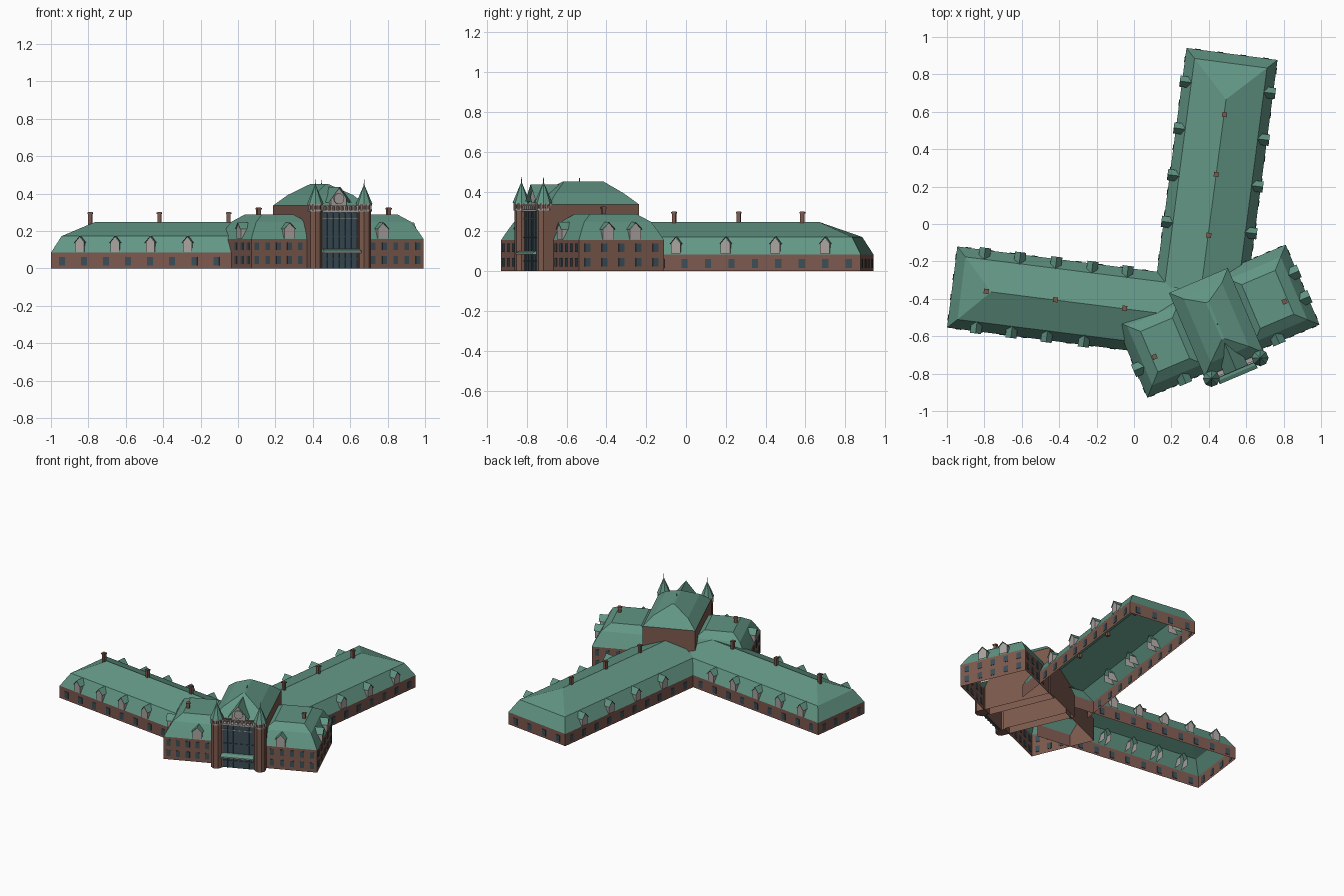
import bpy, bmesh, math
from mathutils import Matrix, Vector

if "Cube" in bpy.data.objects:
    bpy.data.objects.remove(bpy.data.objects["Cube"])

def mat(name, c):
    m = bpy.data.materials.new(name)
    m.diffuse_color = (*c, 1)
    m.use_nodes = True
    m.node_tree.nodes["Principled BSDF"].inputs["Base Color"].default_value = m.diffuse_color
    return m

MATS = [mat("brick", (0.20, 0.10, 0.075)), mat("copper_roof", (0.12, 0.30, 0.23)),
        mat("pale_stone", (0.40, 0.37, 0.35)), mat("dark_glass", (0.045, 0.075, 0.095))]
BRICK, ROOF, STONE, GLASS = range(4)

def frame(x, y, deg):
    return Matrix.Translation((x, y, 0)) @ Matrix.Rotation(math.radians(deg), 4, 'Z')

MAIN = frame(0.527, -0.735, 23)      # x along the facade, y towards the back
LEFT = frame(-0.972, -0.337, -7.2)   # wings: x runs from the far end to the hall
BACK = frame(0.524, 0.909, -97.5)

def finish(name, bm, M=Matrix()):
    bmesh.ops.remove_doubles(bm, verts=bm.verts, dist=1e-5)
    bm.transform(M)
    me = bpy.data.meshes.new(name)
    bm.to_mesh(me)
    bm.free()
    for m in MATS:
        me.materials.append(m)
    ob = bpy.data.objects.new(name, me)
    bpy.context.collection.objects.link(ob)
    return ob

def loft(name, M, rings, mats, closed=True, cap=None):
    """Skin rings of (points, z); open underneath, optional top cap."""
    bm = bmesh.new()
    vs = [[bm.verts.new((p[0], p[1], z)) for p in pts] for pts, z in rings]
    n = len(vs[0])
    for k in range(len(vs) - 1):
        for i in range(n if closed else n - 1):
            j = (i + 1) % n
            f = bm.faces.new((vs[k][i], vs[k][j], vs[k + 1][j], vs[k + 1][i]))
            f.material_index = mats[k]
    if cap is not None:
        bm.faces.new(vs[-1]).material_index = cap
    return finish(name, bm, M)

def box(bm, c, s, mi, M=Matrix()):
    r = bmesh.ops.create_cube(bm, size=1, matrix=M @ Matrix.Translation(c) @ Matrix.Diagonal((*s, 1)))
    for f in {f for v in r['verts'] for f in v.link_faces}:
        f.material_index = mi

def cone(bm, x, y, z0, z1, r0, r1, mi, n=8):
    T = Matrix.Translation((x, y, (z0 + z1) / 2)) @ Matrix.Rotation(math.pi / n, 4, 'Z')
    r = bmesh.ops.create_cone(bm, cap_ends=True, segments=n, radius1=r0, radius2=r1, depth=z1 - z0, matrix=T)
    for f in {f for v in r['verts'] for f in v.link_faces}:
        f.material_index = mi

def rect(x0, x1, y0, y1, i=0):
    return [(x0 + i, y0 + i), (x1 - i, y0 + i), (x1 - i, y1 - i), (x0 + i, y1 - i)]

def gable(bm, M, w, z0, zs, z1, front, back, over):
    """Stone pentagon body with an overhanging peaked roof, facing -y."""
    h = w / 2
    prof = [(-h, z0), (h, z0), (h, zs), (0, z1), (-h, zs)]
    a = [bm.verts.new(M @ Vector((x, front, z))) for x, z in prof]
    b = [bm.verts.new(M @ Vector((x, back, z))) for x, z in prof]
    bm.faces.new(a).material_index = STONE
    for i, j in ((1, 2), (4, 0)):
        bm.faces.new((a[i], b[i], b[j], a[j])).material_index = STONE
    s = (z1 - zs) / h
    up = 0.004
    for sg in (-1, 1):
        q = [(0, z1 + up), (sg * (h + over), zs - s * over + up)]
        pts = [(*q[0], front - over), (*q[1], front - over), (*q[1], back), (*q[0], back)]
        f = bm.faces.new([bm.verts.new(M @ Vector((x, y, z))) for x, z, y in pts])
        f.material_index = ROOF

def window_row(bm, M, p, q, n, zc, w, h):
    p, q = Vector(p), Vector(q)
    a = math.atan2(q.y - p.y, q.x - p.x)
    for i in range(n):
        c = p.lerp(q, (i + 0.5) / n)
        box(bm, (0, 0, zc), (w, 0.006, h), GLASS, M @ Matrix.Translation((c.x, c.y, 0)) @ Matrix.Rotation(a, 4, 'Z'))

# Long wings: brick wall, mansard, shallow hipped top
def wing(name, M, L, w, ridge):
    h, i = w / 2, 0.05
    wall = [(L, h), (0, h), (0, -h), (L, -h)]
    ring = [(L, h - i), (i, h - i), (i, i - h), (L, i - h)]
    top = [(L, 0), (ridge, 0), (ridge, 0), (L, 0)]
    loft(name, M, [(wall, 0), (wall, 0.085), (ring, 0.172), (top, 0.248)], [BRICK, ROOF, ROOF], closed=False)

wing("left_wing", LEFT, 1.22, 0.437, 0.21)
wing("back_wing", BACK, 1.28, 0.491, 0.245)

# Corner pavilions with bell-shaped mansards and flat tops
def pavilion(name, r):
    loft(name, MAIN, [(rect(*r), 0), (rect(*r), 0.157), (rect(*r, 0.025), 0.205), (rect(*r, 0.05), 0.248),
                      (rect(*r, 0.105), 0.287)], [BRICK, ROOF, ROOF, ROOF], cap=ROOF)

pavilion("left_pavilion", (-0.495, -0.10, 0, 0.445))
pavilion("right_pavilion", (0.10, 0.505, 0, 0.464))

# Tall central hall
H = (-0.17, 0.172, -0.02, 0.47)
loft("central_hall", MAIN, [(rect(*H), 0), (rect(*H), 0.335), (rect(*H, 0.06), 0.392),
                            (rect(-0.008, 0.008, 0.13, 0.345), 0.45)], [BRICK, ROOF, ROOF], cap=ROOF)

# Dormers
bm = bmesh.new()
def dormer(M, x, y, deg, w, z0):
    gable(bm, M @ frame(x, y, deg), w, z0, z0 + 0.052, z0 + 0.082, -0.006, 0.075, 0.006)

for x in (0.155, 0.345, 0.535, 0.735):
    dormer(LEFT, x, -0.2185, 0, 0.048, 0.088)
for x in (0.15, 0.34, 0.535, 0.73, 0.92):
    dormer(LEFT, x, 0.2185, 180, 0.048, 0.088)
for x in (0.18, 0.432, 0.684, 0.936):
    dormer(BACK, x, -0.2455, 0, 0.048, 0.088)
    dormer(BACK, x, 0.2455, 180, 0.048, 0.088)
for x, y, d in ((-0.275, 0, 0), (0.268, 0, 0), (-0.495, 0.16, -90), (0.505, 0.16, 90), (0.505, 0.307, 90)):
    dormer(MAIN, x, y, d, 0.06, 0.16)
finish("dormers", bm)

# Windows
bm = bmesh.new()
window_row(bm, LEFT, (0, -0.2185), (0.95, -0.2185), 8, 0.038, 0.032, 0.044)
window_row(bm, LEFT, (0, 0.2185), (1.07, 0.2185), 9, 0.038, 0.032, 0.044)
window_row(bm, LEFT, (0, -0.2185), (0, 0.2185), 4, 0.038, 0.032, 0.044)
window_row(bm, BACK, (0, -0.2455), (1.19, -0.2455), 10, 0.038, 0.032, 0.044)
window_row(bm, BACK, (0, 0.2455), (1.07, 0.2455), 9, 0.038, 0.032, 0.044)
window_row(bm, BACK, (0, -0.2455), (0, 0.2455), 4, 0.038, 0.032, 0.044)
for z in (0.045, 0.118):
    window_row(bm, MAIN, (-0.495, 0), (-0.18, 0), 5, z, 0.026, 0.042)
    window_row(bm, MAIN, (0.18, 0), (0.505, 0), 5, z, 0.026, 0.042)
    window_row(bm, MAIN, (-0.495, 0), (-0.495, 0.25), 3, z, 0.03, 0.042)
    window_row(bm, MAIN, (0.505, 0), (0.505, 0.464), 5, z, 0.03, 0.042)
    window_row(bm, MAIN, (0.23, 0.464), (0.505, 0.464), 4, z, 0.026, 0.042)
finish("windows", bm)

# Chimneys
bm = bmesh.new()
for x, y, z, d in ((-0.79, -0.36, 0.3, -7), (-0.42, -0.405, 0.3, -7), (-0.05, -0.45, 0.3, -7),
                   (0.484, 0.585, 0.3, -8), (0.44, 0.265, 0.3, -8), (0.40, -0.06, 0.3, -8),
                   (0.11, -0.71, 0.325, 23), (0.805, -0.415, 0.325, 23)):
    F = frame(x, y, d)
    box(bm, (0, 0, z - 0.04), (0.02, 0.02, 0.08), BRICK, F)
    box(bm, (0, 0, z - 0.006), (0.026, 0.026, 0.008), BRICK, F)
finish("chimneys", bm)

# Stair towers flanking the entrance, each with a spire and finial
bm = bmesh.new()
for u in (-0.14, 0.143):
    box(bm, (u, -0.02, 0.165), (0.065, 0.05, 0.33), BRICK)
    cone(bm, u, -0.04, 0, 0.345, 0.036, 0.036, BRICK)
    for z in (0.305, 0.335):
        cone(bm, u, -0.04, z, z + 0.01, 0.041, 0.041, STONE)
    for k in range(8):
        a = k * math.pi / 4
        box(bm, (u + 0.037 * math.cos(a), -0.04 + 0.037 * math.sin(a), 0.325), (0.008, 0.008, 0.03), STONE)
    cone(bm, u, -0.04, 0.343, 0.445, 0.045, 0.002, ROOF)
    cone(bm, u, -0.04, 0.435, 0.475, 0.003, 0.001, ROOF, 4)
finish("entrance_towers", bm, MAIN)

# Glazed entrance front with mullions, canopy and balustrade
bm = bmesh.new()
box(bm, (0, -0.03, 0.15), (0.22, 0.02, 0.30), GLASS)
for k in range(7):
    box(bm, (-0.105 + 0.035 * k, -0.043, 0.15), (0.005, 0.008, 0.30), BRICK if k in (0, 6) else GLASS)
for z in (0.05, 0.17, 0.265):
    box(bm, (0, -0.042, z), (0.21, 0.006, 0.005), STONE if z > 0.2 else GLASS)
box(bm, (0, -0.035, 0.305), (0.22, 0.035, 0.012), STONE)
box(bm, (0, -0.045, 0.334), (0.22, 0.01, 0.006), STONE)
for k in range(9):
    box(bm, (-0.1 + 0.025 * k, -0.045, 0.322), (0.009, 0.009, 0.024), STONE)
finish("entrance_front", bm, MAIN)

loft("entrance_canopy", MAIN, [(rect(-0.11, 0.11, -0.085, -0.03), 0.083), (rect(-0.11, 0.11, -0.085, -0.03), 0.092),
                               (rect(-0.105, 0.105, -0.065, -0.03), 0.102)], [STONE, ROOF], cap=ROOF)

# Front gable with round clock face, and ridge finial
bm = bmesh.new()
gable(bm, MAIN, 0.09, 0.33, 0.375, 0.432, -0.028, 0.13, 0.022)
finish("front_gable", bm)

bm = bmesh.new()
T = MAIN @ Matrix.Translation((0, -0.03, 0.372)) @ Matrix.Rotation(math.pi / 2, 4, 'X')
bmesh.ops.create_cone(bm, cap_ends=True, segments=20, radius1=0.029, radius2=0.029, depth=0.014, matrix=T)
for f in bm.faces:
    f.material_index = STONE
finish("clock_face", bm)

bm = bmesh.new()
cone(bm, 0.003, 0.216, 0.44, 0.472, 0.004, 0.001, ROOF, 4)
finish("ridge_finial", bm, MAIN)
